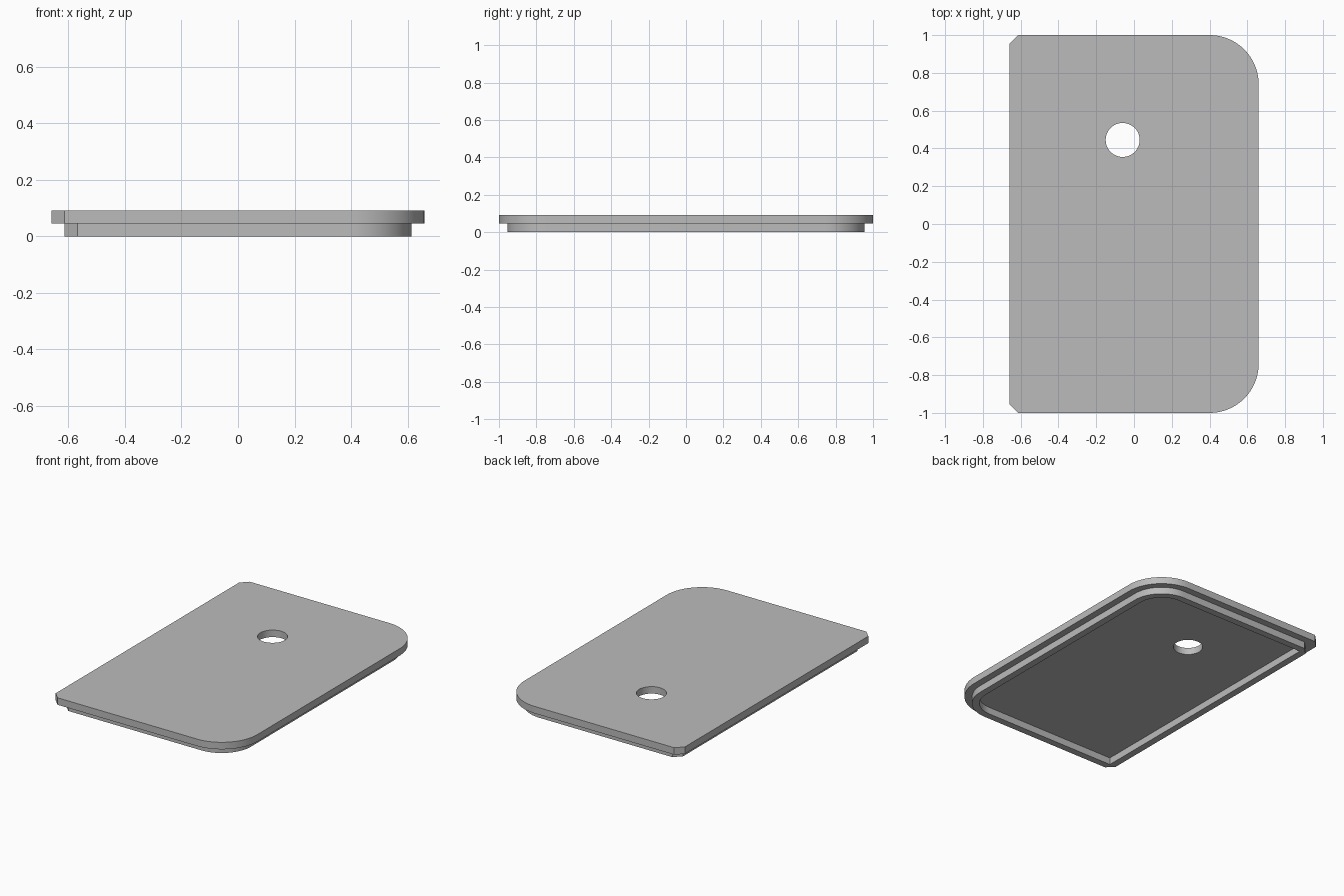
import bpy
import bmesh
import math

cube = bpy.data.objects.get("Cube")
if cube:
    bpy.data.objects.remove(cube, do_unlink=True)

grey = bpy.data.materials.new("plain grey")
grey.use_nodes = True
grey.diffuse_color = (0.5, 0.5, 0.5, 1)
grey.node_tree.nodes["Principled BSDF"].inputs["Base Color"].default_value = (0.5, 0.5, 0.5, 1)


def arc(cx, cy, radius, start, end, steps):
    """Points along an arc, angles in degrees."""
    angles = [math.radians(start + (end - start) * i / steps) for i in range(steps + 1)]
    return [(cx + radius * math.cos(a), cy + radius * math.sin(a)) for a in angles]


def cover_outline(half_x, half_y, radius, chamfer):
    """Rectangle with rounded +x corners and chamfered or sharp -x corners."""
    upper = arc(half_x - radius, half_y - radius, radius, 0, 90, 24)
    if chamfer:
        upper += [(chamfer - half_x, half_y), (-half_x, half_y - chamfer)]
    else:
        upper.append((-half_x, half_y))
    return upper + [(x, -y) for x, y in reversed(upper)]


def pierced_slab(name, outer, inner, bottom, top):
    """Solid between two heights, with one opening through it."""
    bm = bmesh.new()
    for loop in (outer, inner):
        verts = [bm.verts.new((x, y, bottom)) for x, y in loop]
        for i, v in enumerate(verts):
            bm.edges.new((verts[i - 1], v))
    bmesh.ops.triangle_fill(bm, edges=bm.edges[:], use_beauty=True)
    raised = bmesh.ops.extrude_face_region(bm, geom=bm.faces[:], use_keep_orig=True)
    moved = [g for g in raised["geom"] if isinstance(g, bmesh.types.BMVert)]
    bmesh.ops.translate(bm, verts=moved, vec=(0, 0, top - bottom))
    bmesh.ops.recalc_face_normals(bm, faces=bm.faces[:])
    mesh = bpy.data.meshes.new(name)
    bm.to_mesh(mesh)
    bm.free()
    mesh.materials.append(grey)
    obj = bpy.data.objects.new(name, mesh)
    bpy.context.collection.objects.link(obj)
    bpy.ops.object.select_all(action="DESELECT")
    obj.select_set(True)
    bpy.context.view_layer.objects.active = obj
    bpy.ops.object.shade_smooth_by_angle(angle=math.radians(30))
    return obj


STEP = 0.046  # thickness of the plate, the lip and the ledge between them

# Flat plate with a round finger hole
hole = arc(-0.06, 0.445, 0.09, 0, 360, 48)[:-1]
pierced_slab("cover_plate", cover_outline(0.66, 1.0, 0.26, STEP), hole, STEP, 2 * STEP)

# Thin locating lip under the plate, set in from its edge
pierced_slab("locating_lip",
             cover_outline(0.66 - STEP, 1.0 - STEP, 0.26 - STEP, STEP),
             cover_outline(0.66 - 2 * STEP, 1.0 - 2 * STEP, 0.26 - 2 * STEP, 0),
             0, STEP)
